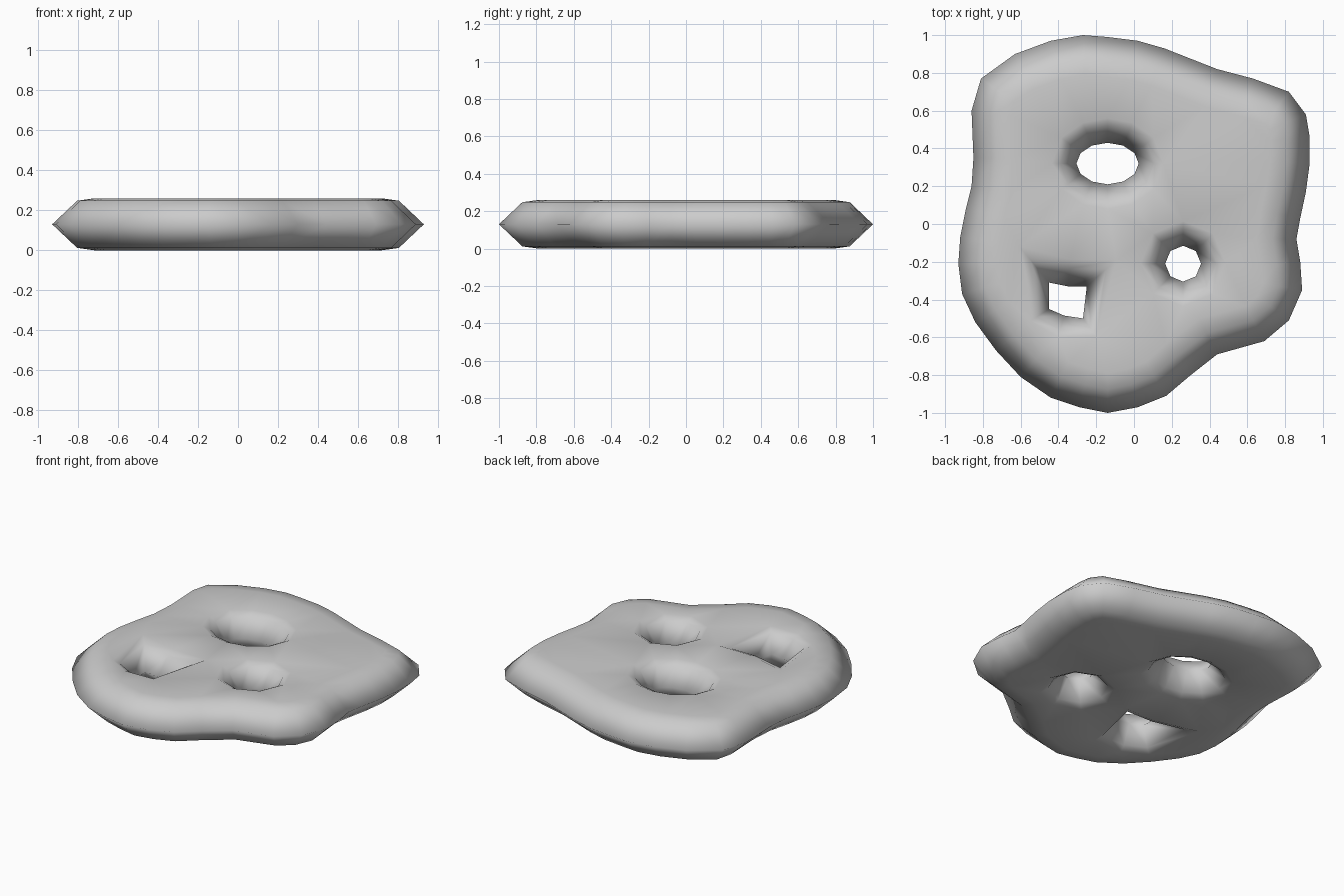
import bpy
import bmesh
from math import cos, sin, tau
from mathutils import Vector

default = bpy.data.objects.get("Cube")
if default:
    bpy.data.objects.remove(default, do_unlink=True)

MID = 0.13  # height of the widest line, halfway up the slab

# Outer outline, clockwise from the back
OUTLINE = [(-.27, 1), (-.14, .99), (.02, .97), (.16, .93), (.44, .82), (.63, .77),
           (.82, .7), (.91, .58), (.93, .46), (.93, .32), (.91, .17), (.88, .03),
           (.86, -.08), (.88, -.2), (.89, -.35), (.82, -.51), (.69, -.62), (.44, -.69),
           (.3, -.8), (.17, -.91), (.02, -.97), (-.14, -1), (-.29, -.97), (-.44, -.92),
           (-.6, -.81), (-.73, -.67), (-.84, -.52), (-.91, -.37), (-.93, -.21),
           (-.92, -.07), (-.89, .08), (-.86, .2), (-.85, .35), (-.86, .6),
           (-.81, .77), (-.63, .9), (-.44, .97)]

# Irregular hole, clockwise, with its wider flare at the two back corners
NOTCH = [(-.45, -.31), (-.35, -.33), (-.25, -.33), (-.27, -.5), (-.37, -.485), (-.45, -.45)]
NOTCH_FLARE = [1.9, 1.1, 1.6, .9, .9, .9]


def ellipse(cx, cy, rx, ry, count):
    """Clockwise ring of points."""
    return [(cx + rx * cos(-tau * i / count), cy + ry * sin(-tau * i / count))
            for i in range(count)]


def offset(points, distance, flare=None):
    """Move a clockwise ring outward along its averaged normals."""
    moved = []
    for i, point in enumerate(points):
        before = Vector(points[i - 1])
        here = Vector(point)
        after = Vector(points[(i + 1) % len(points)])
        along = (here - before).normalized() + (after - here).normalized()
        normal = Vector((-along.y, along.x)).normalized()
        moved.append(here + normal * distance * (flare[i] if flare else 1))
    return moved


def add_ring(bm, points, z):
    return [bm.verts.new((p[0], p[1], z)) for p in points]


def bridge(bm, first, second):
    for i in range(len(first)):
        j = (i + 1) % len(first)
        bm.faces.new((first[i], first[j], second[j], second[i]))


def ring_edges(bm, ring):
    return [bm.edges.get((ring[i - 1], ring[i])) for i in range(len(ring))]


# Rounded rims: distance from the ring, height above the middle
OUTER_STEPS = [(-.125, .118), (-.21, .13)]
HOLE_STEPS = [(.085, .108), (.13, .13)]

borders = [
    (OUTLINE, OUTER_STEPS, None),
    (ellipse(-.14, .32, .165, .11, 12), HOLE_STEPS, None),
    (ellipse(.26, -.21, .095, .095, 8), HOLE_STEPS, None),
    (NOTCH, HOLE_STEPS, NOTCH_FLARE),
]

bm = bmesh.new()
middles = [add_ring(bm, points, MID) for points, _, _ in borders]
for side in (1, -1):
    cap_edges = []
    for (points, steps, flare), ring in zip(borders, middles):
        for distance, rise in steps:
            wider = add_ring(bm, offset(points, distance, flare), MID + side * rise)
            bridge(bm, ring, wider)
            ring = wider
        cap_edges += ring_edges(bm, ring)
    # Flat cap around the holes
    bmesh.ops.triangle_fill(bm, edges=cap_edges, use_beauty=True,
                            normal=(0, 0, side))
bmesh.ops.recalc_face_normals(bm, faces=bm.faces)
for face in bm.faces:
    face.smooth = True

mesh = bpy.data.meshes.new("slab_with_holes")
bm.to_mesh(mesh)
bm.free()

# Plain grey
grey = bpy.data.materials.new("plain_grey")
grey.use_nodes = True
color = (.6, .6, .6, 1)
grey.diffuse_color = color
grey.node_tree.nodes["Principled BSDF"].inputs["Base Color"].default_value = color
mesh.materials.append(grey)

slab = bpy.data.objects.new("slab_with_holes", mesh)
bpy.context.collection.objects.link(slab)
